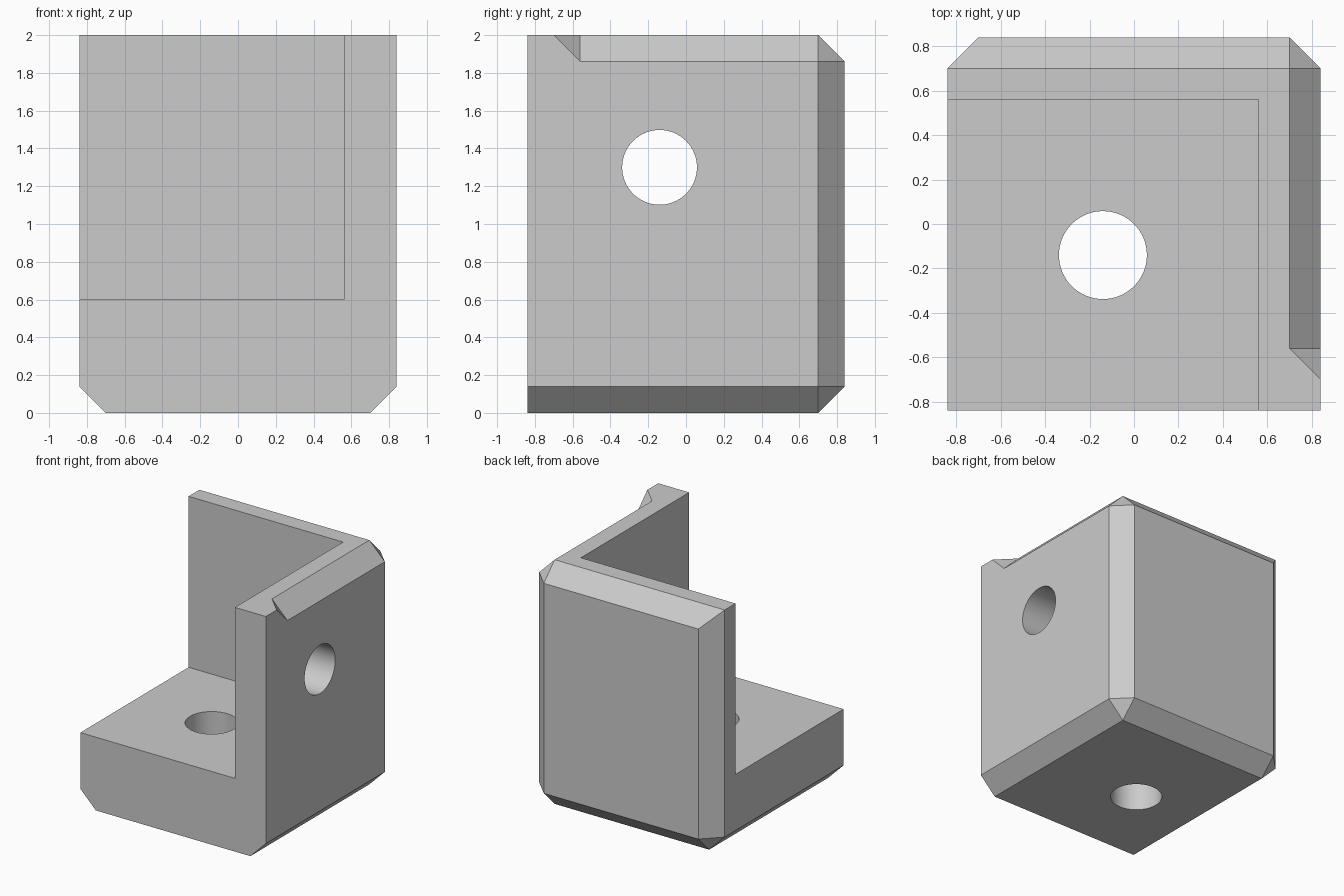
import bpy
import bmesh
import math
from mathutils import Matrix, Vector

if "Cube" in bpy.data.objects:
    bpy.data.objects.remove(bpy.data.objects["Cube"], do_unlink=True)

R, H = 0.84, 2.0          # half width, height
C = 0.14                  # chamfer size
FLOOR, INNER = 0.6, 0.56  # floor top, inner wall faces

grey = bpy.data.materials.new("plain grey")
grey.use_nodes = True
grey.diffuse_color = (0.6, 0.6, 0.6, 1)
grey.node_tree.nodes["Principled BSDF"].inputs["Base Color"].default_value = (0.6, 0.6, 0.6, 1)


def make(name, bm):
    mesh = bpy.data.meshes.new(name)
    bmesh.ops.recalc_face_normals(bm, faces=bm.faces)
    bm.to_mesh(mesh)
    bm.free()
    mesh.materials.append(grey)
    obj = bpy.data.objects.new(name, mesh)
    bpy.context.collection.objects.link(obj)
    return obj


def box(lo, hi):
    lo, hi = Vector(lo), Vector(hi)
    bm = bmesh.new()
    place = Matrix.Translation((lo + hi) / 2) @ Matrix.Diagonal((*(hi - lo), 1))
    bmesh.ops.create_cube(bm, size=1, matrix=place)
    return bm


def trim(bm, point, normal):
    """Slice off everything on the normal side and cap the cut."""
    cut = bmesh.ops.bisect_plane(bm, geom=bm.verts[:] + bm.edges[:] + bm.faces[:],
                                 dist=1e-5, plane_co=point, plane_no=normal, clear_outer=True)
    edges = [e for e in cut["geom_cut"] if isinstance(e, bmesh.types.BMEdge)]
    bmesh.ops.contextual_create(bm, geom=edges)


def cylinder(name, radius, depth, matrix):
    bm = bmesh.new()
    bmesh.ops.create_cone(bm, cap_ends=True, segments=64, radius1=radius,
                          radius2=radius, depth=depth, matrix=matrix)
    return make(name, bm)


# Chamfered block: edges first, then the triangular corners
block = box((-R, -R, 0), (R, R, H))
for side in (-1, 1):
    trim(block, (side * R, 0, C), (side, 0, -1))
    trim(block, (side * R, R - C, 0), (side, 1, 0))
trim(block, (0, R, C), (0, 1, -1))
trim(block, (0, R, H - C), (0, 1, 1))
for side in (-1, 1):
    trim(block, (side * (R - C), R - C, 0), (side, 1, -1))
trim(block, (R - C, R - C, H), (1, 1, 1))
bracket = make("corner_bracket", block)

# Open pocket leaving a floor and two walls
pocket = make("pocket_cutter", box((-2, -2, FLOOR), (INNER, INNER, 3)))

# Top side chamfer that stops short of the front with a slanted end
wedge = box((0, -R, 1), (1.5, 1.5, 2.5))
trim(wedge, (R - C, 0, H), (-1, 0, -1))
trim(wedge, (R - C, -INNER, H), (-1, -1, -1))
stopped_chamfer = make("chamfer_cutter", wedge)

# Screw holes through the floor and the side wall
floor_hole = cylinder("floor_hole_cutter", 0.198, 1.0, Matrix.Translation((-C, -C, 0.3)))
wall_hole = cylinder("wall_hole_cutter", 0.198, 0.6,
                     Matrix.Translation((0.7, -C, 1.3)) @ Matrix.Rotation(math.pi / 2, 4, "Y"))

bpy.context.view_layer.objects.active = bracket
bracket.select_set(True)
for cutter in (pocket, stopped_chamfer, floor_hole, wall_hole):
    cutter.hide_render = True
    mod = bracket.modifiers.new(cutter.name, "BOOLEAN")
    mod.operation = "DIFFERENCE"
    mod.solver = "EXACT"
    mod.object = cutter
    bpy.ops.object.modifier_apply(modifier=mod.name)
    bpy.data.objects.remove(cutter, do_unlink=True)

bpy.ops.object.shade_smooth_by_angle(angle=math.radians(30))
